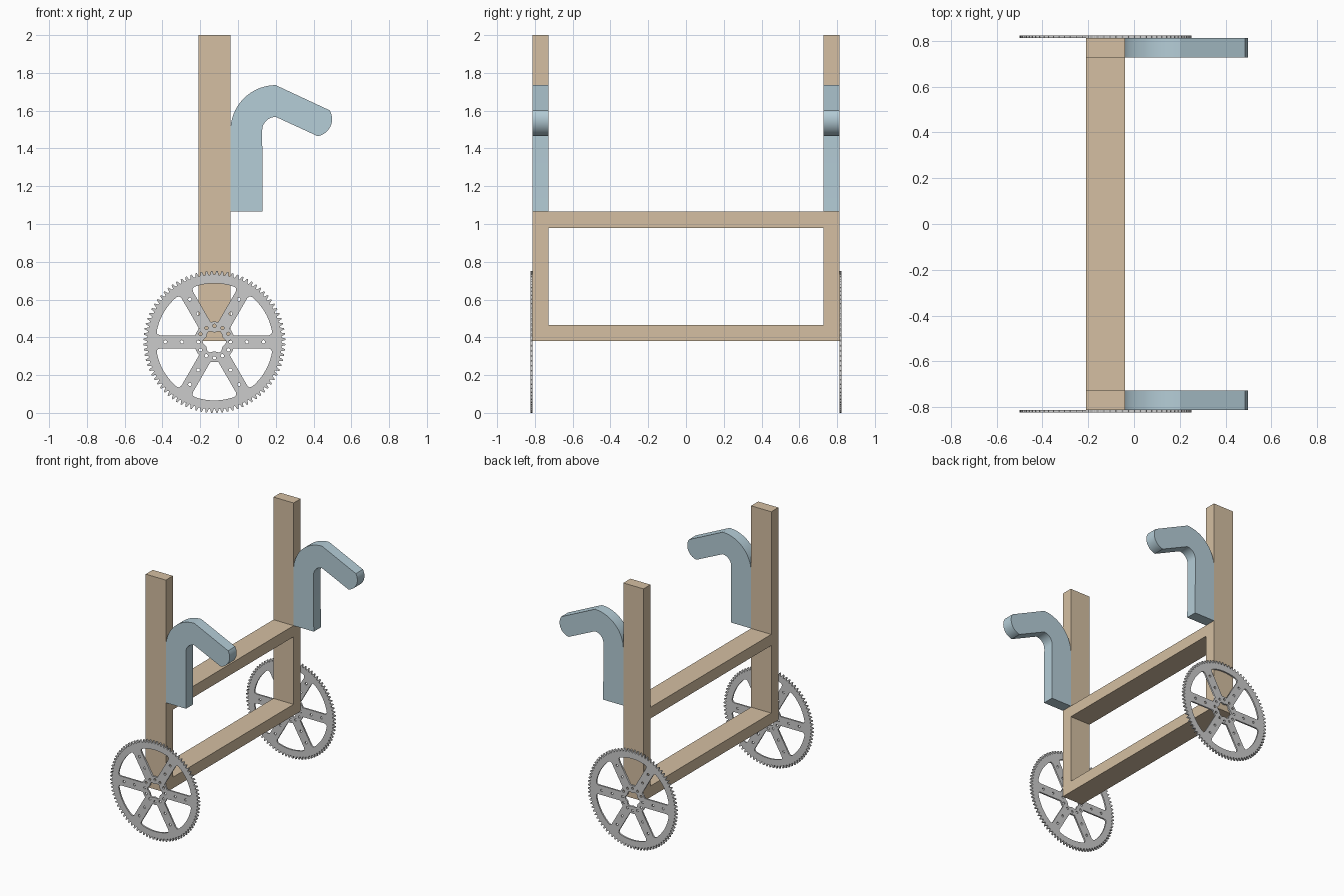
import bpy
from math import sin, cos, pi, asin, radians

if "Cube" in bpy.data.objects:
    bpy.data.objects.remove(bpy.data.objects["Cube"])


def material(name, rgb):
    m = bpy.data.materials.new(name)
    m.diffuse_color = (*rgb, 1)
    m.use_nodes = True
    m.node_tree.nodes["Principled BSDF"].inputs["Base Color"].default_value = m.diffuse_color
    return m


wood = material("wood", (0.66, 0.52, 0.36))
blue = material("pale_blue", (0.46, 0.61, 0.68))


def box(name, lo, hi, mat):
    bpy.ops.mesh.primitive_cube_add(size=1, location=[(a + b) / 2 for a, b in zip(lo, hi)])
    o = bpy.context.object
    o.name = name
    o.scale = [b - a for a, b in zip(lo, hi)]
    bpy.ops.object.transform_apply(location=False, rotation=False, scale=True)
    o.data.materials.append(mat)


def plate(name, loops, y0, y1, mat=None, origin=(0, 0)):
    """Flat outline (with holes) in the xz plane, extruded from y0 to y1."""
    cu = bpy.data.curves.new(name, 'CURVE')
    cu.dimensions = '2D'
    cu.fill_mode = 'BOTH'
    cu.extrude = (y1 - y0) / 2
    for pts in loops:
        sp = cu.splines.new('POLY')
        sp.points.add(len(pts) - 1)
        for p, (x, z) in zip(sp.points, pts):
            p.co = (x, z, 0, 1)
        sp.use_cyclic_u = True
    o = bpy.data.objects.new(name, cu)
    bpy.context.collection.objects.link(o)
    o.location = (origin[0], (y0 + y1) / 2, origin[1])
    o.rotation_euler = (pi / 2, 0, 0)
    bpy.ops.object.select_all(action='DESELECT')
    o.select_set(True)
    bpy.context.view_layer.objects.active = o
    bpy.ops.object.convert(target='MESH')
    o = bpy.context.object
    if mat:
        o.data.materials.append(mat)
    return o


def arc(cx, cz, r, a0, a1, n):
    return [(cx + r * cos(a0 + (a1 - a0) * i / n), cz + r * sin(a0 + (a1 - a0) * i / n))
            for i in range(n + 1)]


def gear_loops():
    # toothed rim
    teeth, step = 84, 2 * pi / 84
    rim = []
    for i in range(teeth):
        for f, r in ((-0.36, 0.356), (-0.13, 0.376), (0.13, 0.376), (0.36, 0.356)):
            a = (i + f + 0.5) * step
            rim.append((r * cos(a), r * sin(a)))
    loops = [rim]
    # six windows between the spokes, with rounded outer corners
    w = 0.035
    for k in range(6):
        s, e = k * pi / 3, (k + 1) * pi / 3
        spoke = lambda r, pad=0: asin((w + pad) / r)
        polar = lambda r, a: (r * cos(a), r * sin(a))
        win = arc(0, 0, 0.31, s + spoke(0.31, 0.02), e - spoke(0.31, 0.02), 14)
        win += [polar(0.305, e - spoke(0.305, 0.006)), polar(0.29, e - spoke(0.29))]
        win += arc(0, 0, 0.107, e - spoke(0.107), s + spoke(0.107), 6)
        win += [polar(0.29, s + spoke(0.29)), polar(0.305, s + spoke(0.305, 0.006))]
        loops.append(win)
        # bolt holes along the spoke and around the hub
        for r, a in ((0.085, s), (0.085, s + pi / 6), (0.172, s), (0.26, s)):
            x, z = polar(r, a)
            loops.append(arc(x, z, 0.009, 0, 2 * pi * 11 / 12, 11))
    # lobed centre bore
    loops.append([((0.056 + 0.006 * cos(6 * a)) * cos(a), (0.056 + 0.006 * cos(6 * a)) * sin(a))
                  for a in (2 * pi * i / 48 for i in range(48))])
    return loops


# bent handle outline: upright, bend, sloping grip, rounded tip
t = radians(65)
handle = [(-0.04, 1.065), (0.13, 1.065)]
handle += arc(0.2, 1.495, 0.072, pi, pi / 2, 12)
handle += arc(0.407, 1.555, 0.091, radians(-81), radians(31), 14)
handle += arc(0.2, 1.495, 0.24, pi / 2, pi, 24)

X0, X1, Y0, Y1 = -0.21, -0.04, 0.727, 0.812

# cross rails
for name, z in (("lower_rail", 0.38), ("upper_rail", 0.98)):
    box(name, (X0, -Y0, z), (X1, Y0, z + 0.085), wood)

# posts, handles and gear wheels on both sides
wheel = gear_loops()
for side, s in (("near", -1), ("far", 1)):
    inner, outer = sorted((s * Y0, s * Y1))
    box(side + "_post", (X0, inner, 0.38), (X1, outer, 2.0), wood)
    h = plate(side + "_handle", [handle], inner, outer, blue)
    bpy.ops.object.shade_smooth_by_angle(angle=radians(20))
    g0, g1 = sorted((s * 0.812, s * 0.824))
    plate(side + "_gear_wheel", wheel, g0, g1, None, (-0.125, 0.376))
